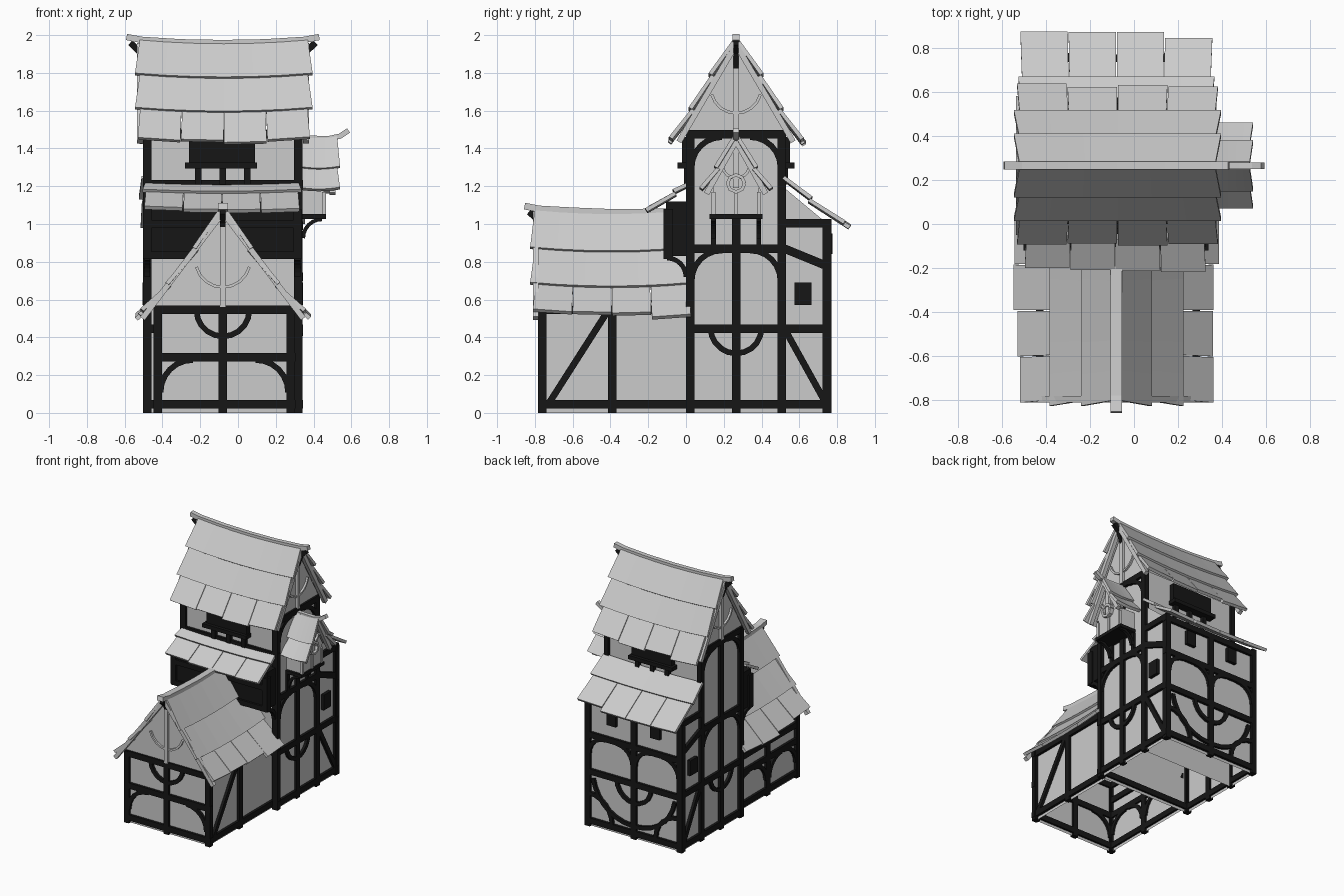
import bpy, bmesh, random
from math import sin, cos, radians, hypot
from mathutils import Vector

if "Cube" in bpy.data.objects:
    bpy.data.objects.remove(bpy.data.objects["Cube"])

random.seed(4)
parts = {}
DARK = {"timber_frame", "windows", "front_jetty", "upper_window_boxes", "ridge_brackets", "oriel_floor"}
Z = Vector((0, 0, 1))


def part(name):
    return parts.setdefault(name, bmesh.new())


def solid(name, a, b, caps=True):
    """Join two matching rings of points into a prism."""
    bm = part(name)
    va, vb = [bm.verts.new(p) for p in a], [bm.verts.new(p) for p in b]
    n = len(va)
    for i in range(n):
        j = (i + 1) % n
        bm.faces.new((va[i], va[j], vb[j], vb[i]))
    if caps:
        bm.faces.new(va[::-1])
        bm.faces.new(vb)


def box(name, x0, x1, y0, y1, z0, z1, caps=True):
    ring = [(x0, y0), (x1, y0), (x1, y1), (x0, y1)]
    solid(name, [(x, y, z0) for x, y in ring], [(x, y, z1) for x, y in ring], caps)


def face(origin, u_dir, normal):
    """Wall plane: maps (along, height, out) to world."""
    o, ud, n = Vector(origin), Vector(u_dir), Vector(normal)
    return lambda u, v, d=0: o + ud * u + Z * v + n * d


def strip(f, pts, w=0.045, d0=-0.02, d1=0.015, name="timber_frame"):
    """Flat bar of width w following a path on a wall plane."""
    pts = [Vector(p) for p in pts]
    bm, rings = part(name), []
    for i, p in enumerate(pts):
        t = (pts[min(i + 1, len(pts) - 1)] - pts[max(i - 1, 0)]).normalized()
        q = Vector((-t.y, t.x)) * w / 2
        rings.append([bm.verts.new(f(c.x, c.y, d)) for c, d in
                      ((p - q, d0), (p + q, d0), (p + q, d1), (p - q, d1))])
    for a, b in zip(rings, rings[1:]):
        for k in range(4):
            bm.faces.new((a[k], a[(k + 1) % 4], b[(k + 1) % 4], b[k]))
    bm.faces.new(rings[0][::-1])
    bm.faces.new(rings[-1])


def arc(f, cu, cv, r, a0, a1, w=0.03, n=6, **kw):
    angs = [radians(a0 + (a1 - a0) * i / n) for i in range(n + 1)]
    strip(f, [(cu + r * cos(a), cv + r * sin(a)) for a in angs], w, **kw)


def corners(f, u0, u1, top, r):
    arc(f, u0 + r, top - r, r, 180, 90)
    arc(f, u1 - r, top - r, r, 0, 90)


def grid(f, us, zs, u0, u1, top):
    for u in us:
        strip(f, [(u, 0), (u, top)])
    for z in zs:
        strip(f, [(u0, z), (u1, z)])


def shingle(m, us, c, half, p, q, flare, sag, t=0.02, name="roof"):
    """One bent board from upper edge p=(h,z) to lower edge q."""
    bm = part(name)
    L = hypot(q[0] - p[0], q[1] - p[1])
    nh, nz = -(q[1] - p[1]) / L * t, (q[0] - p[0]) / L * t
    rings = []
    for u in us:
        k = (u - c) / half
        s = -sag * (1 - k * k)
        lo = u + k * flare
        rings.append([bm.verts.new(m(*v)) for v in (
            (u, p[0], p[1] + s), (lo, q[0] + nh * .7, q[1] + nz * .7 + s),
            (lo, q[0] + nh * 1.8, q[1] + nz * 1.8 + s), (u, p[0] + nh, p[1] + nz + s))])
    for a, b in zip(rings, rings[1:]):
        for k in range(4):
            bm.faces.new((a[k], a[(k + 1) % 4], b[(k + 1) % 4], b[k]))
    bm.faces.new(rings[0][::-1])
    bm.faces.new(rings[-1])


def slope(m, a, b, prof, tiles, sag=0.02, flare=0.025, name="roof"):
    """Shingle rows down one slope; the last row is split in tiles."""
    c, half = (a + b) / 2, (b - a) / 2
    for i, (p, q) in enumerate(zip(prof, prof[1:])):
        if i < len(prof) - 2 or tiles < 2:
            shingle(m, [a + (b - a) * k / 6 for k in range(7)], c, half, p, q, flare, sag, name=name)
            continue
        for k in range(tiles):
            e = random.uniform(-.08, .16)
            q2 = (q[0] + (q[0] - p[0]) * e, q[1] + (q[1] - p[1]) * e)
            u0, u1 = (a + (b - a) * (k + j) / tiles for j in (0, 1))
            shingle(m, [u0 + .002, u1 - .002], c, half, p, q2, flare * .5, sag, name=name)


def gable(f, c, base, peak, half, out, name):
    """Gable wall with barge boards, king post and curved struts."""
    tri = [(c - half, base), (c + half, base), (c, peak)]
    solid(name, [f(*p, -.02) for p in tri], [f(*p, 0) for p in tri])
    H = peak - base
    strip(f, [(c, base), (c, peak)], .03, 0, .02, name)
    arc(f, c, base + H * .5, H * .29, 195, 345, .015, 8, d0=0, d1=.015, name=name)
    for s in (-1, 1):
        strip(f, [(c + s * half * 1.12, base - H * .12), (c, peak)], .03, out - .03, out, name)


# wall planes
R = face((.325, 0, 0), (0, 1, 0), (1, 0, 0))
Lf = face((-.485, 0, 0), (0, 1, 0), (-1, 0, 0))
B = face((0, .755, 0), (1, 0, 0), (0, 1, 0))
F = face((0, .015, 0), (1, 0, 0), (0, -1, 0))
WF = face((0, -.765, 0), (1, 0, 0), (0, -1, 0))
WR = face((.285, 0, 0), (0, 1, 0), (1, 0, 0))
WL = face((-.43, 0, 0), (0, 1, 0), (-1, 0, 0))

# plaster walls, open underneath
box("tower_walls", -.48, .32, .02, .51, 0, 1.5, False)
box("wing_walls", -.425, .28, -.76, .02, 0, .56, False)
side = [(.51, 0), (.75, 0), (.75, 1.0), (.51, 1.2)]
bm = part("annex_walls")
for x in (-.48, .32):
    bm.faces.new([bm.verts.new((x, y, z)) for y, z in side])
bm.faces.new([bm.verts.new(p) for p in ((-.48, .75, 0), (.32, .75, 0), (.32, .75, 1), (-.48, .75, 1))])

# side framing of tower and annex
for f in (R, Lf):
    grid(f, (.022, .265, .508), (.045, .445, .87, 1.475), .0, .53, 1.49)
    strip(f, [(.745, 0), (.745, 1.02)])
    for z in (.045, .445, 1.005):
        strip(f, [(.51, z), (.77, z)])
    corners(f, .03, .5, .86, .16)
    corners(f, .03, .5, 1.46, .16)
    arc(f, .265, .45, .135, 180, 360, n=10)
    strip(f, [(.53, .43), (.73, .07)], .035)
    strip(f, [(.52, .87), (.74, .78)])
    strip(f, [(.62, .57), (.62, .69)], .09, -.01, .02, "windows")

# back framing
grid(B, (-.48, -.08, .32), (.045, .43, .72, .99), -.5, .345, 1.0)
for a, b in ((-.47, -.09), (-.07, .31)):
    corners(B, a, b, .71, .14)
for s in (-1, 1):
    arc(B, -.08 + s * .39, .06, .2, 90, 90 - s * -90, n=6)
    arc(B, -.08 + s * .02, .44, .34, 270, 270 + s * 80, n=7)
    strip(B, [(-.08 + s * .19, .84), (-.08 + s * .19, .95)], .08, -.01, .02, "windows")
arc(B, -.08, .43, .15, 180, 360, n=10)

# tower front framing
grid(F, (-.48, .32), (.045, .445, 1.21, 1.475), -.5, .345, 1.49)

# front wing framing
grid(WF, (-.425, -.08, .28), (.045, .295, .545), -.445, .305, .56)
corners(WF, -.41, .265, .28, .17)
arc(WF, -.08, .545, .14, 180, 360, n=10)
for f in (WR, WL):
    grid(f, (-.76, -.39), (.045, .545), -.78, .02, .56)
strip(WR, [(-.72, .06), (-.42, .53)], .035)
for z in (.295, .42):
    strip(WL, [(-.78, z), (.02, z)])
corners(WL, -.74, -.41, .28, .15)
corners(WL, -.37, .0, .28, .15)

# jettied room above the wing
box("front_jetty", -.49, .325, -.105, .02, .83, 1.12)
for x in (-.48, .315):
    box("front_jetty", x - .022, x + .022, -.12, -.07, .82, 1.08)
    f = face((x, 0, 0), (0, 1, 0), (1, 0, 0))
    arc(f, -.1, .72, .1, 0, 90, .025, d0=-.015, d1=.015)
for z in (.835, 1.0):
    box("front_jetty", -.5, .335, -.12, -.08, z - .02, z + .02)

# upper window boxes, front and back
for m in (lambda y: y, lambda y: .53 - y):
    def wb(x0, x1, y, z0, z1):
        box("upper_window_boxes", x0, x1, *sorted((m(.03), m(y))), z0, z1)
    wb(-.26, .09, -.02, 1.31, 1.46)
    wb(-.28, .1, -.045, 1.295, 1.325)
    for x in (-.21, -.08, .05):
        wb(x - .017, x + .017, -.01, 1.21, 1.3)

# main roof
for s in (-1, 1):
    slope(lambda u, h, z: (u, .265 + s * h, z), -.52, .37,
          [(0, 1.965), (.115, 1.78), (.22, 1.6), (.33, 1.435)], 4)
    slope(lambda u, h, z: (-.08 + s * h, u, z), -.80, .015,
          [(0, 1.075), (.13, .86), (.275, .67), (.42, .52)], 4)
    slope(lambda u, h, z: (u, .265 + s * h, z), .33, .525,
          [(0, 1.455), (.085, 1.29), (.165, 1.175)], 1, .01, .015, "oriel_roof")
slope(lambda u, h, z: (u, h, z), -.51, .35, [(.51, 1.24), (.645, 1.12), (.83, .985)], 4, .01, .015, "annex_roof")
slope(lambda u, h, z: (u, -h, z), -.49, .32, [(-.02, 1.205), (.05, 1.155), (.18, 1.065)], 4, .01, .015, "jetty_roof")

# ridge beams with upturned ends
ridge_x = face((0, .265, 0), (1, 0, 0), (0, 1, 0))
ridge_y = face((-.08, 0, 0), (0, 1, 0), (1, 0, 0))
strip(ridge_x, [(-.59, 1.99), (-.51, 1.975), (-.3, 1.962), (-.08, 1.958), (.14, 1.962), (.35, 1.975), (.43, 1.99)],
      .033, -.018, .018, "ridge_beams")
strip(ridge_y, [(-.855, 1.095), (-.78, 1.08), (-.6, 1.07), (-.4, 1.062), (.02, 1.065)], .035, -.026, .026, "ridge_beams")
strip(ridge_x, [(.33, 1.455), (.48, 1.452), (.54, 1.465), (.585, 1.495)], .028, -.015, .015, "ridge_beams")
for f, a, b, z in ((ridge_x, -.49, -.57, 1.96), (ridge_x, .33, .41, 1.96), (ridge_y, -.75, -.83, 1.065)):
    strip(f, [(a, z - .13), (a + (b - a) * .35, z - .05), (b, z)], .035, -.014, .014, "ridge_brackets")

# gables
gable(R, .265, 1.49, 1.95, .27, .05, "tower_gables")
gable(Lf, .265, 1.49, 1.95, .27, .05, "tower_gables")
gable(WF, -.08, .56, 1.06, .38, .045, "wing_gable")

# oriel on the right side
box("oriel_walls", .31, .455, .145, .385, 1.03, 1.2)
OF = face((.455, 0, 0), (0, 1, 0), (1, 0, 0))
gable(OF, .265, 1.19, 1.44, .14, .06, "oriel_gable")
arc(OF, .265, 1.215, .045, 0, 360, .018, 8, d0=0, d1=.03, name="oriel_gable")
strip(OF, [(.125, 1.04), (.405, 1.04)], .025, -.13, .012, "oriel_floor")
for y in (.145, .265, .385):
    strip(R, [(y, .88), (y, 1.03)], .025)
    strip(OF, [(y, 1.03), (y, 1.17)], .02, -.01, .01, "oriel_walls")
for y in (.145, .385):
    f = face((0, y, 0), (1, 0, 0), (0, 1, 0))
    arc(f, .445, .925, .1, 180, 90, .02, d0=-.012, d1=.012)

# turn every collected part into an object
dark = bpy.data.materials.new("dark_timber")
dark.diffuse_color = (.008, .008, .008, 1)
dark.use_nodes = True
dark.node_tree.nodes["Principled BSDF"].inputs["Base Color"].default_value = dark.diffuse_color
for name, bm in parts.items():
    bmesh.ops.recalc_face_normals(bm, faces=bm.faces)
    me = bpy.data.meshes.new(name)
    bm.to_mesh(me)
    bm.free()
    if name in DARK:
        me.materials.append(dark)
    bpy.context.collection.objects.link(bpy.data.objects.new(name, me))
